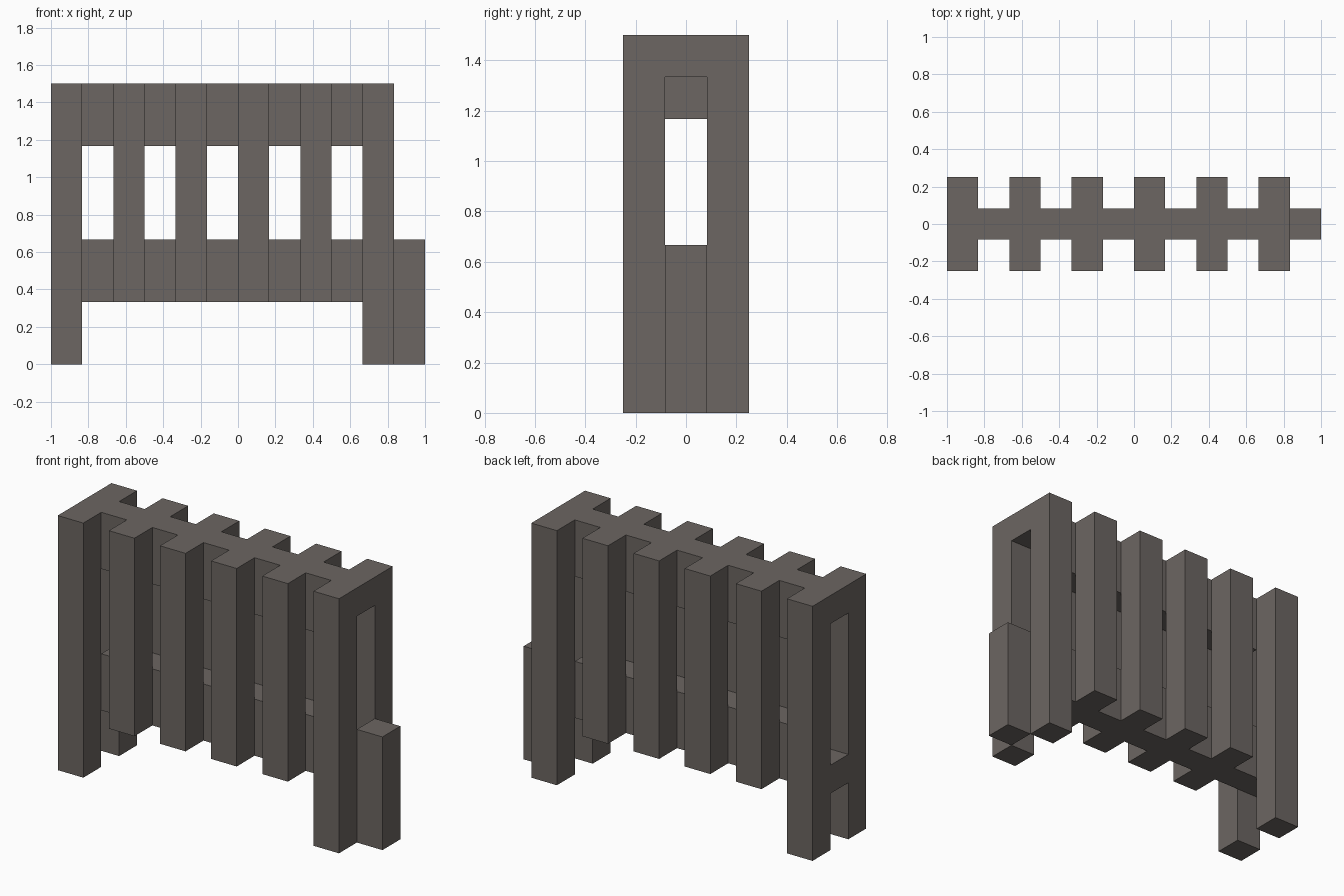
import bpy
import bmesh
from mathutils import Vector

cube = bpy.data.objects.get("Cube")
if cube:
    bpy.data.objects.remove(cube, do_unlink=True)

U = 1 / 6  # block size: every part is a whole number of blocks

material = bpy.data.materials.new("warm grey")
material.use_nodes = True
grey = (0.150, 0.133, 0.122, 1)
material.diffuse_color = grey
shader = next(n for n in material.node_tree.nodes if n.type == "BSDF_PRINCIPLED")
shader.inputs["Base Color"].default_value = grey
shader.inputs["Roughness"].default_value = 0.9


def block(name, x, y, z):
    """Box between (low, high) ranges, counted in blocks."""
    low, high = (Vector(c) * U for c in zip(x, y, z))
    mesh = bpy.data.meshes.new(name)
    bm = bmesh.new()
    bmesh.ops.create_cube(bm, size=1)
    bmesh.ops.scale(bm, vec=high - low, verts=bm.verts)
    bmesh.ops.translate(bm, vec=(low + high) / 2, verts=bm.verts)
    bm.to_mesh(mesh)
    bm.free()
    mesh.materials.append(material)
    obj = bpy.data.objects.new(name, mesh)
    bpy.context.collection.objects.link(obj)
    return obj


CORE = (-0.5, 0.5)
FIRST, LAST = -6, 4

# Pairs of upright slats; the end pairs reach the ground as legs
for x in range(FIRST, LAST + 1, 2):
    is_end = x in (FIRST, LAST)
    bottom = 0 if is_end else 2
    span = (x, x + 1)
    block("front_leg" if is_end else "front_slat", span, (-1.5, -0.5), (bottom, 9))
    block("back_leg" if is_end else "back_slat", span, (0.5, 1.5), (bottom, 9))
    # Thin crossbars close each end frame
    if is_end:
        block("end_top_bar", span, CORE, (8, 9))
        block("end_lower_bar", span, CORE, (2, 3))

# Long beams running between the end frames
block("top_beam", (FIRST + 1, LAST), CORE, (7, 9))
block("lower_beam", (FIRST + 1, LAST), CORE, (2, 4))

# Short post standing outside one end
block("end_post", (LAST + 1, LAST + 2), CORE, (0, 4))
